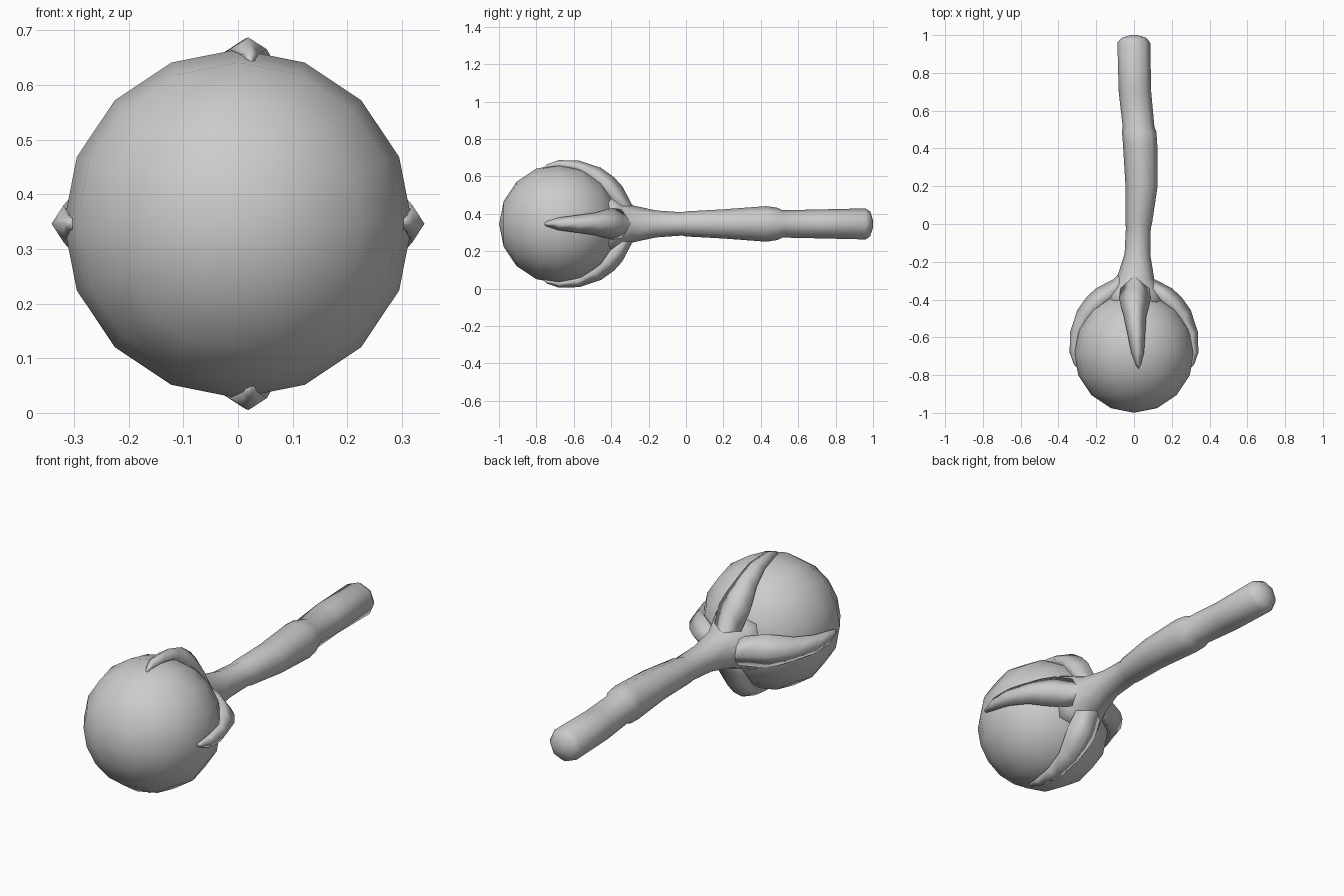
import bpy, bmesh, math
from mathutils import Matrix, Vector

if "Cube" in bpy.data.objects:
    bpy.data.objects.remove(bpy.data.objects["Cube"])

CZ = 0.346          # height of the staff axis
ORB_Y = -0.68       # centre of the orb along the staff
ORB_R = 0.319


def finish(bm, name):
    bmesh.ops.recalc_face_normals(bm, faces=bm.faces)
    for f in bm.faces:
        f.smooth = True
    me = bpy.data.meshes.new(name)
    bm.to_mesh(me)
    bm.free()
    ob = bpy.data.objects.new(name, me)
    bpy.context.collection.objects.link(ob)
    return ob


def loft(name, rings):
    """Bridge equal-sized rings of points and cap both ends."""
    bm = bmesh.new()
    vs = [[bm.verts.new(p) for p in ring] for ring in rings]
    n = len(rings[0])
    for a, b in zip(vs, vs[1:]):
        for i in range(n):
            j = (i + 1) % n
            bm.faces.new((a[i], a[j], b[j], b[i]))
    bm.faces.new(vs[0])
    bm.faces.new(vs[-1])
    return finish(bm, name)


# Orb, poles along the staff axis
bm = bmesh.new()
bmesh.ops.create_uvsphere(bm, u_segments=16, v_segments=8, radius=ORB_R)
bm.transform(Matrix.Translation((0, ORB_Y, CZ)) @ Matrix.Rotation(math.pi / 2, 4, 'X'))
finish(bm, "orb")

# Crooked handle: y, x centre, x radius, z radius
handle = [
    (-0.43, 0.005, 0.17, 0.17), (-0.36, 0.005, 0.135, 0.135),
    (-0.29, 0.007, 0.10, 0.10), (-0.16, 0.018, 0.068, 0.072),
    (-0.02, 0.023, 0.066, 0.062), (0.00, 0.025, 0.070, 0.067),
    (0.20, 0.040, 0.085, 0.078), (0.43, 0.032, 0.091, 0.095),
    (0.49, 0.027, 0.091, 0.086), (0.515, 0.024, 0.084, 0.073),
    (0.70, 0.005, 0.086, 0.077), (0.96, -0.001, 0.087, 0.083),
    (0.985, 0.0, 0.066, 0.066), (1.0, 0.0, 0.02, 0.02),
]
rings = []
for y, cx, rx, rz in handle:
    angles = [i * math.tau / 8 for i in range(8)]
    rings.append([(cx + rx * math.cos(a), y, CZ + rz * math.sin(a)) for a in angles])
loft("handle", rings)

# Four claws with diamond section: y and radius of the ridge, half width, depth
claw = [
    (-0.22, 0.045, 0.045, 0.03), (-0.29, 0.105, 0.075, 0.05),
    (-0.34, 0.20, 0.085, 0.06), (-0.385, 0.25, 0.076, 0.06),
    (-0.455, 0.30, 0.060, 0.05), (-0.57, 0.338, 0.047, 0.032),
    (-0.68, 0.341, 0.034, 0.022), (-0.745, 0.318, 0.014, 0.010),
    (-0.765, 0.298, 0.004, 0.004),
]
for k, name in enumerate(("top_claw", "left_claw", "bottom_claw", "right_claw")):
    turn = Matrix.Rotation(-k * math.pi / 2, 3, 'Y')
    rings = []
    for y, r, w, d in claw:
        ridge = Vector((0, y, r))
        inward = (Vector((0, ORB_Y, 0)) - ridge).normalized() * d
        side = Vector((w, 0, 0))
        pts = [ridge, ridge + inward + side, ridge + inward * 2, ridge + inward - side]
        drift = 0.0
        if k % 2 == 0:      # upright claws lean slightly to the right
            drift = 0.005 + 0.018 * max(0, (-y - 0.45) / 0.3)
        rings.append([turn @ p + Vector((drift, 0, CZ)) for p in pts])
    loft(name, rings)
